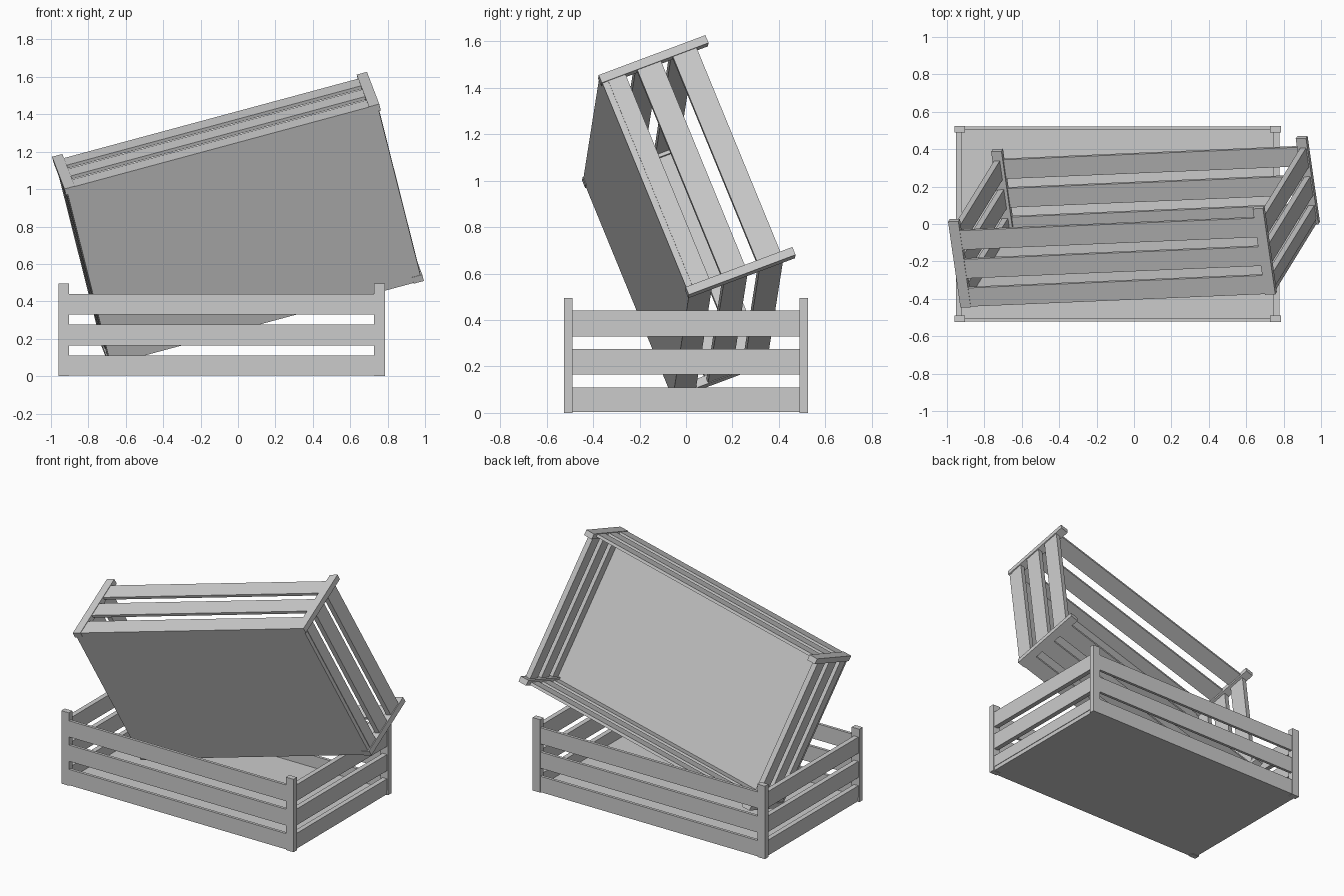
import bpy
import bmesh
from mathutils import Matrix, Vector

if "Cube" in bpy.data.objects:
    bpy.data.objects.remove(bpy.data.objects["Cube"])

# Crate half length, half width, height
HL, HW, H = 0.8725, 0.525, 0.495
POST_X, POST_Y = 0.057, 0.037
SLATS = [(0.03, 0.11), (0.165, 0.275), (0.33, 0.44)]


def box(name, lo, hi, frame):
    """Box between two local corners, placed in the crate's frame."""
    lo, hi = Vector(lo), Vector(hi)
    bm = bmesh.new()
    bmesh.ops.create_cube(bm, size=1)
    bmesh.ops.scale(bm, vec=hi - lo, verts=bm.verts)
    bmesh.ops.translate(bm, vec=(lo + hi) / 2, verts=bm.verts)
    mesh = bpy.data.meshes.new(name)
    bm.to_mesh(mesh)
    bm.free()
    obj = bpy.data.objects.new(name, mesh)
    obj.matrix_world = frame
    bpy.context.collection.objects.link(obj)


def crate(prefix, frame):
    # Floor panel
    box(prefix + "_floor", (-0.862, -0.522, 0.003), (0.862, 0.522, 0.03), frame)
    # Corner posts
    for sx in (-1, 1):
        for sy in (-1, 1):
            cx, cy = sx * (HL - POST_X / 2), sy * (HW - POST_Y / 2)
            box(prefix + "_corner_post",
                (cx - POST_X / 2, cy - POST_Y / 2, 0),
                (cx + POST_X / 2, cy + POST_Y / 2, H), frame)
    # Three slats on each side, ending inside the posts
    for z0, z1 in SLATS:
        for s in (-1, 1):
            y, x = s * 0.5125, s * 0.849
            box(prefix + "_long_slat",
                (-0.84, y - 0.0095, z0), (0.84, y + 0.0095, z1), frame)
            box(prefix + "_end_slat",
                (x - 0.0165, -0.505, z0), (x + 0.0165, 0.505, z1), frame)


# Lower crate, standing upright
crate("lower_crate", Matrix.Translation((-0.0875, 0, 0)))

# Upper crate, tipped on its side and leaning inside the lower one
u = Vector((0.964, 0.041, 0.260)).normalized()
w = Vector((-0.133, 0.927, 0.347))
w = (w - u * w.dot(u)).normalized()
v = w.cross(u)
turn = Matrix((u, v, w)).transposed().to_4x4()
crate("upper_crate", Matrix.Translation((0, 0.012, 0.841)) @ turn
      @ Matrix.Translation((0, 0, -H / 2)))
